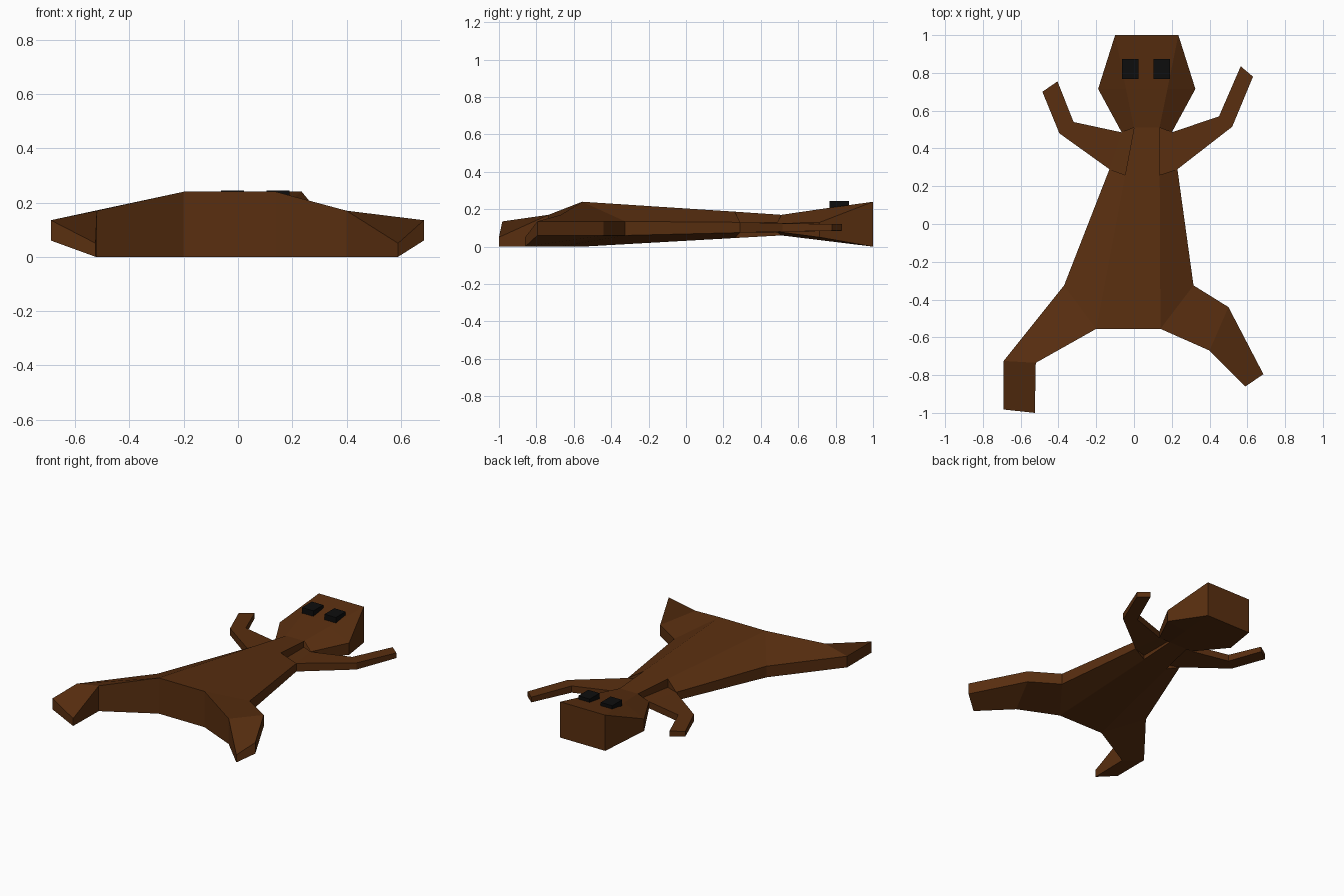
import bpy, bmesh

if "Cube" in bpy.data.objects:
    bpy.data.objects.remove(bpy.data.objects["Cube"])


def material(name, rgb):
    m = bpy.data.materials.new(name)
    m.diffuse_color = (*rgb, 1)
    m.use_nodes = True
    m.node_tree.nodes["Principled BSDF"].inputs["Base Color"].default_value = m.diffuse_color
    return m


BROWN = material("brown hide", (0.10, 0.028, 0.005))
BLACK = material("black eyes", (0.004, 0.004, 0.004))

bm = bmesh.new()


def face(pts):
    bm.faces.new([bm.verts.new(p) for p in pts])


def loft(rings, cap_end=False):
    n = len(rings[0])
    for a, b in zip(rings, rings[1:]):
        for i in range(n):
            j = (i + 1) % n
            face([a[i], a[j], b[j], b[i]])
    if cap_end:
        face(rings[-1])


def ring4(p, q):
    """Section between two upright edges, each given as (x, y, z low, z high)."""
    return [(p[0], p[1], p[3]), (q[0], q[1], q[3]),
            (q[0], q[1], q[2]), (p[0], p[1], p[2])]


def ring8(la, ra, lb, rb):
    """Eight-sided section: left/right ridges, then left/right flanks."""
    top = [(e[0], e[1], e[3]) for e in (lb, la, ra, rb)]
    low = [(e[0], e[1], e[2]) for e in (rb, ra, la, lb)]
    return top + low


# Shared upright edges
rump_l, rump_r = (-0.20, -0.555, 0, 0.24), (0.14, -0.555, 0, 0.24)
hip_l, hip_r = (-0.37, -0.325, 0.06, 0.135), (0.315, -0.325, 0.06, 0.135)
chest_l, chest_r = (-0.047, 0.26, 0.046, 0.187), (0.136, 0.26, 0.046, 0.187)
side_l, side_r = (-0.13, 0.29, 0.075, 0.13), (0.23, 0.29, 0.075, 0.13)
neck_l, neck_r = (0.0, 0.51, 0.06, 0.17), (0.135, 0.51, 0.06, 0.17)
pit_l, pit_r = (-0.065, 0.485, 0.08, 0.125), (0.20, 0.485, 0.08, 0.125)

# Torso, rump and neck
loft([ring8(rump_l, rump_r, hip_l, hip_r), ring8(chest_l, chest_r, side_l, side_r)])
face(ring4(rump_l, rump_r))
loft([ring4(chest_l, chest_r), ring4(neck_l, neck_r)])

# Head
nose_l, nose_r = (-0.10, 1.0, 0, 0.24), (0.235, 1.0, 0, 0.24)
loft([ring8(neck_l, neck_r, pit_l, pit_r),
      ring8((-0.042, 0.715, 0.035, 0.20), (0.177, 0.715, 0.035, 0.20),
            (-0.19, 0.715, 0.05, 0.13), (0.325, 0.715, 0.05, 0.13))])
loft([ring8((-0.042, 0.715, 0.035, 0.20), (0.177, 0.715, 0.035, 0.20),
            (-0.19, 0.715, 0.05, 0.13), (0.325, 0.715, 0.05, 0.13)),
      ring8(nose_l, nose_r, nose_l, nose_r)])
face(ring4(nose_l, nose_r))

# Legs
loft([ring4(rump_r, hip_r),
      ring4((0.40, -0.67, 0, 0.17), (0.50, -0.44, 0.06, 0.135)),
      ring4((0.59, -0.86, 0, 0.05), (0.685, -0.795, 0.06, 0.135))], True)
loft([ring4(rump_l, hip_l),
      ring4((-0.52, -0.735, 0, 0.17), (-0.69, -0.725, 0.06, 0.135)),
      ring4((-0.525, -1.0, 0, 0.05), (-0.69, -0.982, 0.06, 0.135))], True)

# Arms, with the little end walls where the flanks stop at the shoulders
for chest, side, neck, pit, elbow, hand in (
        (chest_r, side_r, neck_r, pit_r,
         ((0.52, 0.515), (0.45, 0.57)), ((0.63, 0.78), (0.565, 0.835))),
        (chest_l, side_l, neck_l, pit_l,
         ((-0.395, 0.48), (-0.32, 0.54)), ((-0.485, 0.70), (-0.405, 0.755)))):
    root = [(*e[:2], 0.075, 0.13) for e in (chest, neck)]
    loft([ring4(*root), ring4(side, pit),
          ring4(*[(*p, 0.08, 0.125) for p in elbow]),
          ring4(*[(*p, 0.085, 0.12) for p in hand])], True)
    for k in (2, 3):
        face([(*e[:2], e[k]) for e in (chest, side, root[0])])

bmesh.ops.remove_doubles(bm, verts=bm.verts, dist=0.0005)
bmesh.ops.recalc_face_normals(bm, faces=bm.faces)
mesh = bpy.data.meshes.new("body")
bm.to_mesh(mesh)
bm.free()
mesh.materials.append(BROWN)
bpy.context.collection.objects.link(bpy.data.objects.new("body", mesh))

# Eyes
for name, x in (("left_eye", -0.02), ("right_eye", 0.147)):
    bpy.ops.mesh.primitive_cube_add(size=1, location=(x, 0.82, 0.222))
    eye = bpy.context.object
    eye.name = name
    eye.scale = (0.085, 0.105, 0.044)
    eye.data.materials.append(BLACK)
